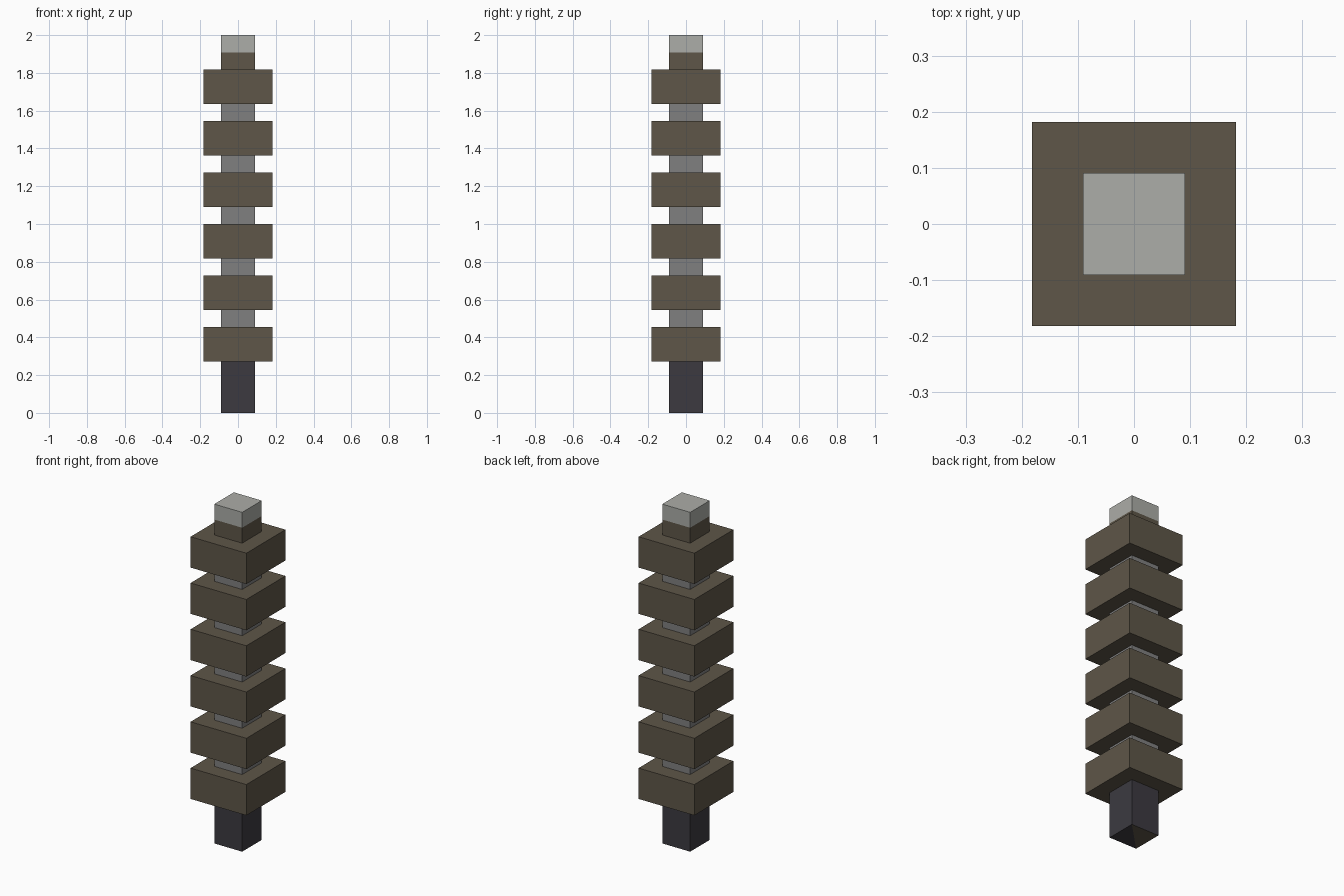
import bpy
import bmesh

if "Cube" in bpy.data.objects:
    bpy.data.objects.remove(bpy.data.objects["Cube"])

U = 2 / 22  # the whole stack is 22 modules tall


def material(name, rgb):
    m = bpy.data.materials.new(name)
    lin = [((c / 255 + 0.055) / 1.055) ** 2.4 for c in rgb]
    m.diffuse_color = (*lin, 1)
    m.use_nodes = True
    m.node_tree.nodes["Principled BSDF"].inputs["Base Color"].default_value = m.diffuse_color
    return m


BROWN = material("brown", (94, 86, 72))
GREY = material("grey", (128, 128, 128))
LIGHT = material("light grey", (172, 173, 168))
DARK = material("charcoal", (60, 58, 64))


def block(name, half, z0, z1, mat):
    """Square block centred on the axis; all sizes in modules."""
    bm = bmesh.new()
    bmesh.ops.create_cube(bm, size=1)
    for v in bm.verts:
        v.co.x *= 2 * half * U
        v.co.y *= 2 * half * U
        v.co.z = (z1 if v.co.z > 0 else z0) * U
    me = bpy.data.meshes.new(name)
    bm.to_mesh(me)
    bm.free()
    me.materials.append(mat)
    ob = bpy.data.objects.new(name, me)
    bpy.context.collection.objects.link(ob)
    return ob


# Foot, with its underside split diagonally into charcoal and brown
foot = block("foot", 1, 0, 3, DARK)
foot.data.materials.append(BROWN)
bm = bmesh.new()
bm.from_mesh(foot.data)
under = [f for f in bm.faces if f.normal.z < -0.9][0]
ends = [v for v in under.verts if v.co.x * v.co.y > 0]
bmesh.ops.connect_verts(bm, verts=ends)
for f in bm.faces:
    c = f.calc_center_median()
    if f.normal.z < -0.9 and c.y > c.x:
        f.material_index = 1
bm.to_mesh(foot.data)
bm.free()

# Six wide collars with grey shaft pieces between them
for i in range(6):
    z = 3 + 3 * i
    block(f"collar_{i + 1}", 2, z, z + 2, BROWN)
    if i < 5:
        block(f"shaft_{i + 1}", 1, z + 2, z + 3, GREY)

# Neck and cap
block("neck", 1, 20, 21, BROWN)
block("cap", 1, 21, 22, LIGHT)
